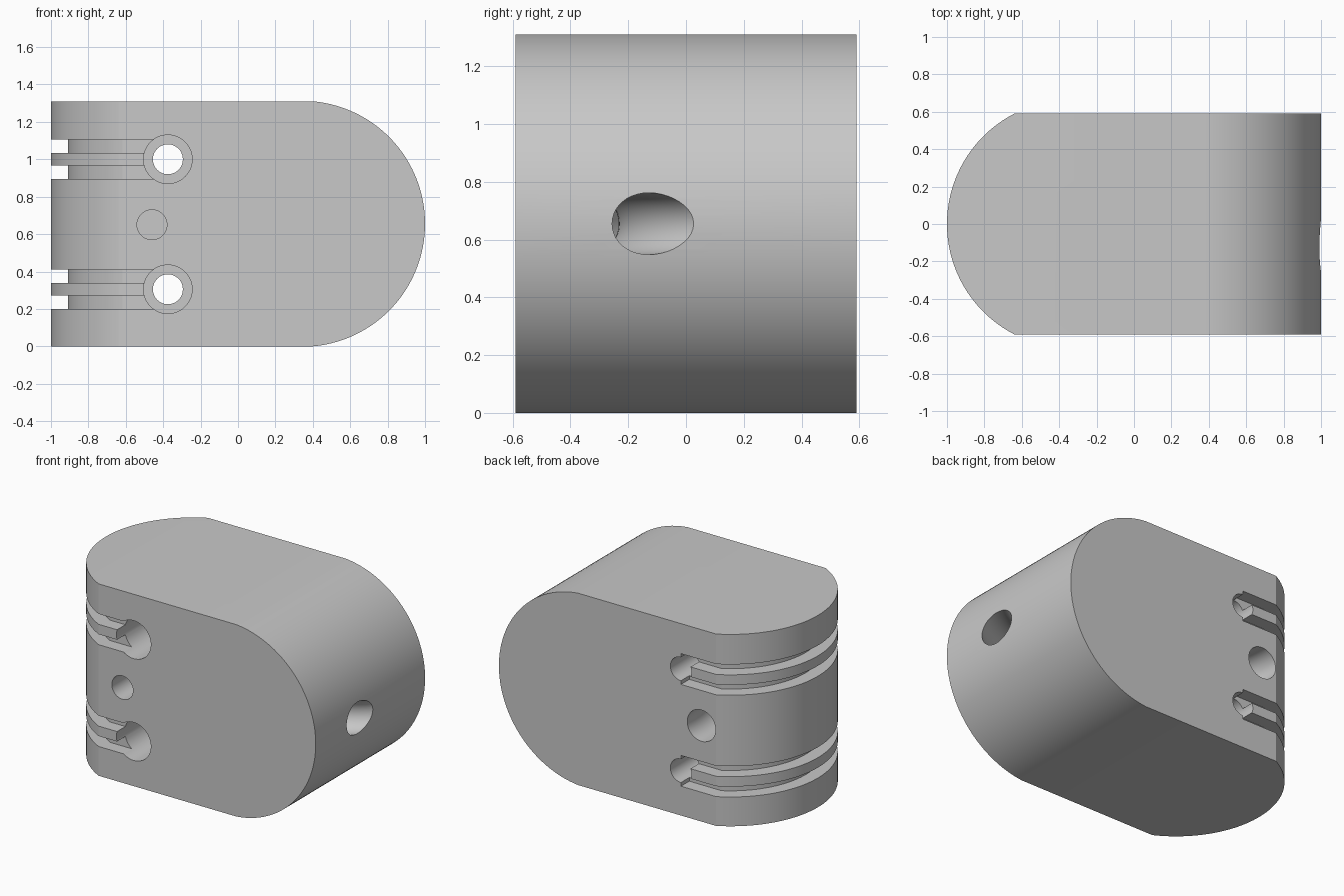
import bpy, bmesh, math
from mathutils import Vector

if "Cube" in bpy.data.objects:
    bpy.data.objects.remove(bpy.data.objects["Cube"])

H, D = 1.31, 0.59            # height, half depth
MID = H / 2
GROOVE = 0.09                # groove depth
HOLE_X, HOLE_Z = -0.375, (0.305, 1.0)

grey = bpy.data.materials.new("grey")
grey.diffuse_color = (0.58, 0.58, 0.58, 1)
grey.use_nodes = True
grey.node_tree.nodes["Principled BSDF"].inputs["Base Color"].default_value = grey.diffuse_color


def finish(name, bm):
    bmesh.ops.recalc_face_normals(bm, faces=bm.faces[:])
    mesh = bpy.data.meshes.new(name)
    bm.to_mesh(mesh)
    bm.free()
    mesh.materials.append(grey)
    ob = bpy.data.objects.new(name, mesh)
    bpy.context.collection.objects.link(ob)
    return ob


def prism(name, pts, lo, hi, axis):
    """Extrude a profile along z (points are x, y) or y (points are x, z)."""
    bm = bmesh.new()
    place = (lambda a, b, c: (a, b, c)) if axis == 'z' else (lambda a, b, c: (a, c, b))
    face = bm.faces.new([bm.verts.new(place(a, b, lo)) for a, b in pts])
    ext = bmesh.ops.extrude_face_region(bm, geom=[face])
    moved = [g for g in ext['geom'] if isinstance(g, bmesh.types.BMVert)]
    bmesh.ops.translate(bm, verts=moved, vec=Vector(place(0, 0, hi - lo)))
    return finish(name, bm)


def arc(cx, cy, r, a0, a1, n):
    return [(cx + r * math.cos(a0 + (a1 - a0) * i / n),
             cy + r * math.sin(a0 + (a1 - a0) * i / n)) for i in range(n + 1)]


def bore(name, x, z, r, lo, hi):
    return prism(name, arc(x, z, r, 0, math.tau * 47 / 48, 47), lo, hi, 'y')


def combine(target, tool, op):
    mod = target.modifiers.new(op, 'BOOLEAN')
    mod.operation, mod.solver, mod.object = op, 'EXACT', tool
    bpy.context.view_layer.objects.active = target
    bpy.ops.object.modifier_apply(modifier=mod.name)
    bpy.data.objects.remove(tool)


# Body: rounded right end seen from the front
R1 = (0.6 ** 2 + MID ** 2) / 1.2
a1 = math.asin(MID / R1)
side = arc(1 - R1, MID, R1, -a1, a1, 64) + [(-1.2, H), (-1.2, 0)]
body = prism("body", side, -0.8, 0.8, 'y')

# Body: rounded left end seen from the top
R2 = (0.36 ** 2 + D ** 2) / 0.72
C2 = R2 - 1
a2 = math.asin(D / R2)
plan = arc(C2, 0, R2, math.pi - a2, math.pi + a2, 56) + [(1.3, -D), (1.3, D)]
combine(body, prism("plan_shape", plan, -0.3, H + 0.3, 'z'), 'INTERSECT')

# Paired grooves wrapping around the left end
inner_r, inner_y = R2 - GROOVE, D - GROOVE
a3 = math.asin(inner_y / inner_r)
band = ([(HOLE_X, -0.8), (-1.2, -0.8), (-1.2, 0.8), (HOLE_X, 0.8), (HOLE_X, inner_y)]
        + arc(C2, 0, inner_r, math.pi - a3, math.pi + a3, 56)
        + [(HOLE_X, -inner_y)])
for z in HOLE_Z:
    for lo, hi in ((-0.105, -0.034), (0.034, 0.105)):
        combine(body, prism("groove", band, z + lo, z + hi, 'z'), 'DIFFERENCE')

# Through holes with wide front recesses
for z in HOLE_Z:
    combine(body, bore("through_hole", HOLE_X, z, 0.08, -0.8, 0.8), 'DIFFERENCE')
    combine(body, bore("front_recess", HOLE_X, z, 0.13, -0.8, -D + 0.4), 'DIFFERENCE')

# Blind hole in the front
combine(body, bore("blind_hole", -0.46, 0.65, 0.08, -0.8, -D + 0.4), 'DIFFERENCE')

# Curved passage from the back face to the right end
bm = bmesh.new()
rings, n = [], 40
for cx, cy in arc(0, 0, 1, math.radians(170), math.radians(325), 56):
    ring = []
    for i in range(n):
        t = math.tau * i / n
        r = 0.93 + 0.107 * math.cos(t)
        ring.append(bm.verts.new((0.4 + r * cx, D + r * cy, MID + 0.107 * math.sin(t))))
    rings.append(ring)
for a, b in zip(rings, rings[1:]):
    for i in range(n):
        j = (i + 1) % n
        bm.faces.new((a[i], a[j], b[j], b[i]))
bm.faces.new(rings[0])
bm.faces.new(rings[-1])
combine(body, finish("curved_passage", bm), 'DIFFERENCE')

# Smooth curved walls, keep edges sharp
bpy.ops.object.select_all(action='DESELECT')
body.select_set(True)
bpy.context.view_layer.objects.active = body
bpy.ops.object.shade_smooth_by_angle(angle=math.radians(20))
